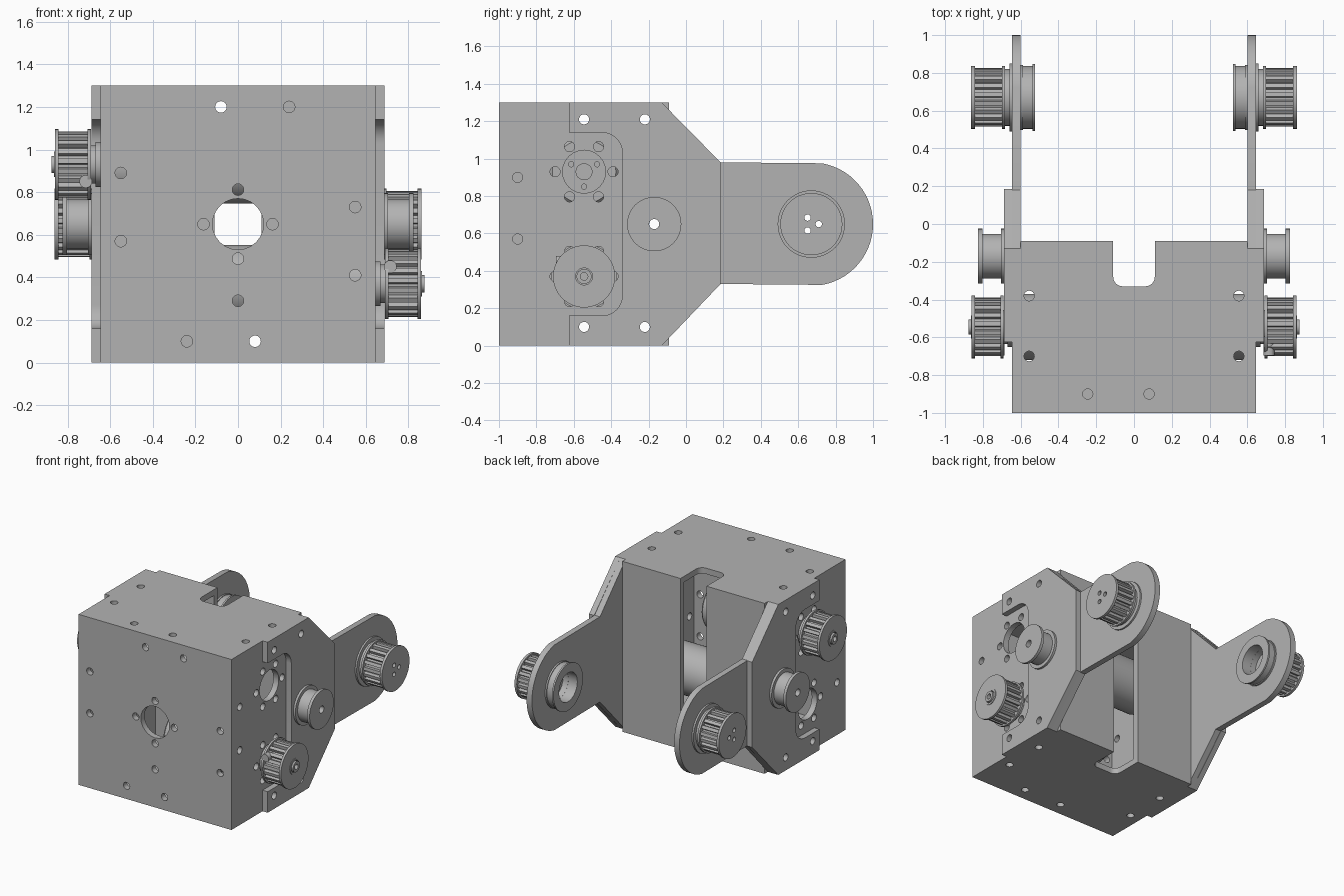
import bpy, bmesh
from math import sin, cos, pi, radians
from mathutils import Vector

if "Cube" in bpy.data.objects:
    bpy.data.objects.remove(bpy.data.objects["Cube"])

grey = bpy.data.materials.new("machined_grey")
grey.use_nodes = True
grey.diffuse_color = (0.45, 0.45, 0.45, 1)
grey.node_tree.nodes["Principled BSDF"].inputs["Base Color"].default_value = (0.45, 0.45, 0.45, 1)

T = 0.045            # sheet thickness
W, H = 0.645, 1.3    # half width of box, height
MID = H / 2
BOLT = 0.027
MOTOR_Y, MOTOR_Z = -0.545, (0.37, 0.93)
ARM_Y = 0.67


def finish(bm, name):
    bmesh.ops.remove_doubles(bm, verts=bm.verts, dist=1e-5)
    bmesh.ops.recalc_face_normals(bm, faces=bm.faces)
    mesh = bpy.data.meshes.new(name)
    bm.to_mesh(mesh)
    bm.free()
    mesh.materials.append(grey)
    ob = bpy.data.objects.new(name, mesh)
    bpy.context.collection.objects.link(ob)
    return ob


def select(ob):
    bpy.ops.object.select_all(action='DESELECT')
    ob.select_set(True)
    bpy.context.view_layer.objects.active = ob


def smooth(ob):
    select(ob)
    bpy.ops.object.shade_smooth_by_angle(angle=radians(30))


def arc(cx, cy, r, a0, a1, n=8):
    steps = [radians(a0 + (a1 - a0) * i / n) for i in range(n + 1)]
    return [(cx + r * cos(a), cy + r * sin(a)) for a in steps]


def place(axis, u, v, w):
    return {'x': (w, u, v), 'y': (u, w, v), 'z': (u, v, w)}[axis]


def add_prism(bm, pts, axis, a, b):
    face = bm.faces.new([bm.verts.new(place(axis, u, v, a)) for u, v in pts])
    out = bmesh.ops.extrude_face_region(bm, geom=[face])
    verts = [g for g in out["geom"] if isinstance(g, bmesh.types.BMVert)]
    bmesh.ops.translate(bm, verts=verts, vec=Vector(place(axis, 0, 0, b - a)))


def prism(name, pts, axis, a, b):
    bm = bmesh.new()
    add_prism(bm, pts, axis, a, b)
    return finish(bm, name)


def rect(u0, u1, v0, v1):
    return [(u0, v0), (u1, v0), (u1, v1), (u0, v1)]


def drill(ob, holes, axis, a, b):
    """Cut round holes (u, v, radius) along an axis."""
    bm = bmesh.new()
    for u, v, r in holes:
        add_prism(bm, arc(u, v, r, 0, 345, 23), axis, a, b)
    cutter = finish(bm, "hole_cutter")
    mod = ob.modifiers.new("holes", 'BOOLEAN')
    mod.operation, mod.solver, mod.object = 'DIFFERENCE', 'EXACT', cutter
    select(ob)
    bpy.ops.object.modifier_apply(modifier=mod.name)
    bpy.data.objects.remove(cutter)
    smooth(ob)


def lathe(name, profile, side, y, z, bore=0):
    """Turn (x, radius) points about an x axis; a bore makes a tube."""
    ends = [(profile[0][0], bore)], [(profile[-1][0], bore)]
    pts = ends[0] + profile + ends[1]
    bm = bmesh.new()
    vs = [bm.verts.new((side * x, 0, r)) for x, r in pts]
    edges = [bm.edges.new(p) for p in zip(vs, vs[1:])]
    if bore:
        edges.append(bm.edges.new((vs[-1], vs[0])))
    bmesh.ops.spin(bm, geom=vs + edges, cent=(0, 0, 0), axis=(1, 0, 0),
                   angle=2 * pi, steps=48)
    bmesh.ops.translate(bm, verts=bm.verts, vec=(0, y, z))
    ob = finish(bm, name)
    smooth(ob)
    return ob


def toothed_ring(name, side, y, z, a, b, n=20):
    pts = []
    for i in range(n):
        for f, r in ((0, 0.132), (0.32, 0.132), (0.42, 0.155), (0.9, 0.155)):
            t = 2 * pi * (i + f) / n
            pts.append((y + r * cos(t), z + r * sin(t)))
    return prism(name, pts, 'x', side * a, side * b)


def ring_of(n, y, z, radius, r, start=0):
    return [(u, v, r) for u, v in arc(y, z, radius, start, start + 360 - 360 / n, n - 1)]


# Front plate with central window
front = prism("front_plate", rect(-0.6, 0.6, 0, H), 'y', -1, -1 + T)
holes = [(0, MID, 0.12)] + ring_of(4, 0, MID, 0.162, BOLT)
for s in (-1, 1):
    holes += [(s * x, MID + s * z, BOLT) for x, z in
              ((0.55, 0.08), (0.55, -0.24), (0.08, -0.55), (-0.24, -0.55))]
holes += [(0, 0.29, BOLT)]
drill(front, holes, 'y', -1.1, -0.8)

# Top and bottom plates with a rounded rear slot
slot = ([(0.11, -0.09)] + arc(0.06, -0.28, 0.05, 0, -90)
        + arc(-0.06, -0.28, 0.05, -90, -180) + [(-0.11, -0.09)])
outline = [(-0.6, -0.09), (-0.6, -1 + T), (0.6, -1 + T), (0.6, -0.09)] + slot
deck_holes = [(s * 0.555, y, BOLT) for s in (-1, 1) for y in (-0.38, -0.7)]
for name, z, s in (("top_plate", H - T, 1), ("bottom_plate", 0, -1)):
    plate = prism(name, outline, 'z', z, z + T)
    drill(plate, deck_holes + [(-s * 0.245, -0.9, BOLT), (s * 0.08, -0.9, BOLT)],
          'z', z - 0.1, z + 0.15)

# Side profiles: inner sheet carries the arm, outer sheet has a motor pocket
inner_outline = ([(-1, 0), (-0.13, 0), (0.18, 0.33)]
                 + arc(ARM_Y, MID, 0.33, -80, 80, 28)
                 + [(0.18, 0.98), (-0.13, H), (-1, H)])
outer_outline = ([(-0.625, 0), (-0.13, 0), (0.185, 0.33), (0.185, 0.98), (-0.13, H),
                  (-0.625, H), (-0.625, 1.14)] + arc(-0.45, 1.03, 0.11, 90, 0)
                 + arc(-0.45, 0.27, 0.11, 0, -90) + [(-0.625, 0.16)])

for s, label in ((1, "left"), (-1, "right")):
    # Side sheets
    sheet = prism(label + "_side_sheet", inner_outline, 'x', s * 0.6, s * W)
    outer = prism(label + "_outer_sheet", outer_outline, 'x', s * W, s * 0.688)
    shared = [(y, z, BOLT) for y in (-0.545, -0.22) for z in (0.1, 1.21)]
    shared.append((-0.17, MID, BOLT))
    wall = [(-0.9, MID + s * z, BOLT) for z in (0.25, -0.08)] + [(ARM_Y, MID, 0.11)]
    for z in MOTOR_Z:
        wall += [(MOTOR_Y, z, 0.115)] + ring_of(6, MOTOR_Y, z, 0.155, BOLT)
    drill(sheet, shared + wall, 'x', s * 0.5, s * 0.8)
    drill(outer, shared, 'x', s * 0.6, s * 0.8)

    # Rear panel beside the slot
    prism(label + "_rear_panel", rect(min(s * 0.11, s * 0.6), max(s * 0.11, s * 0.6), T, H - T),
          'y', -0.09 - T, -0.09)

    # Motor and its boss
    mz = MOTOR_Z[0] if s > 0 else MOTOR_Z[1]
    motor = lathe(label + "_motor", [(-0.15, 0.045), (-0.13, 0.045), (-0.13, 0.17),
                  (-0.115, 0.183), (0.5, 0.183), (0.5, 0.175), (0.6, 0.175)], s, MOTOR_Y, mz)
    drill(motor, ring_of(3, MOTOR_Y, mz, 0.08, 0.014, 30), 'x', -s * 0.2, -s * 0.1)
    lathe(label + "_motor_boss", [(0.6, 0.105), (0.67, 0.105), (0.67, 0.09), (0.69, 0.09)],
          s, MOTOR_Y, mz)

    # Drive pulley with shaft and set screw
    toothed_ring(label + "_drive_teeth", s, MOTOR_Y, mz, 0.7, 0.845)
    for part, a, b in (("inner", 0.69, 0.706), ("outer", 0.842, 0.86)):
        lathe(f"{label}_drive_{part}_flange", [(a, 0.166), (b, 0.166)], s, MOTOR_Y, mz,
              bore=0.045)
    lathe(label + "_drive_hub", [(0.68, 0.06), (0.864, 0.06)], s, MOTOR_Y, mz, bore=0.045)
    lathe(label + "_drive_shaft", [(0.6, 0.04), (0.875, 0.04)], s, MOTOR_Y, mz, bore=0.02)
    prism(label + "_set_screw", arc(s * 0.715, mz + s * 0.08, 0.03, 0, 345, 23), 'y',
          MOTOR_Y - 0.15, MOTOR_Y - 0.05)

    # Idler spool
    lathe(label + "_idler", [(0.688, 0.145), (0.705, 0.145), (0.705, 0.118), (0.803, 0.118),
          (0.803, 0.145), (0.825, 0.145)], s, -0.17, MID, bore=BOLT)

    # Arm bearing on the inside
    lathe(label + "_arm_bearing", [(0.525, 0.178), (0.538, 0.178), (0.538, 0.166),
          (0.588, 0.166), (0.588, 0.172), (0.6, 0.172)], s, ARM_Y, MID, bore=0.11)

    # Arm pulley on the outside
    hub = [(W, 0.18), (0.658, 0.18), (0.658, 0.15), (0.682, 0.15), (0.682, 0.166),
           (0.698, 0.166), (0.698, 0.13), (0.843, 0.13), (0.843, 0.166), (0.862, 0.166)]
    pulley = lathe(label + "_arm_pulley", hub, s, ARM_Y, MID)
    drill(pulley, ring_of(3, ARM_Y, MID, 0.04, 0.017), 'x', s * 0.6, s * 0.9)
    teeth = toothed_ring(label + "_arm_teeth", s, ARM_Y, MID, 0.698, 0.843)
    drill(teeth, [(ARM_Y, MID, 0.12)], 'x', s * 0.6, s * 0.9)
